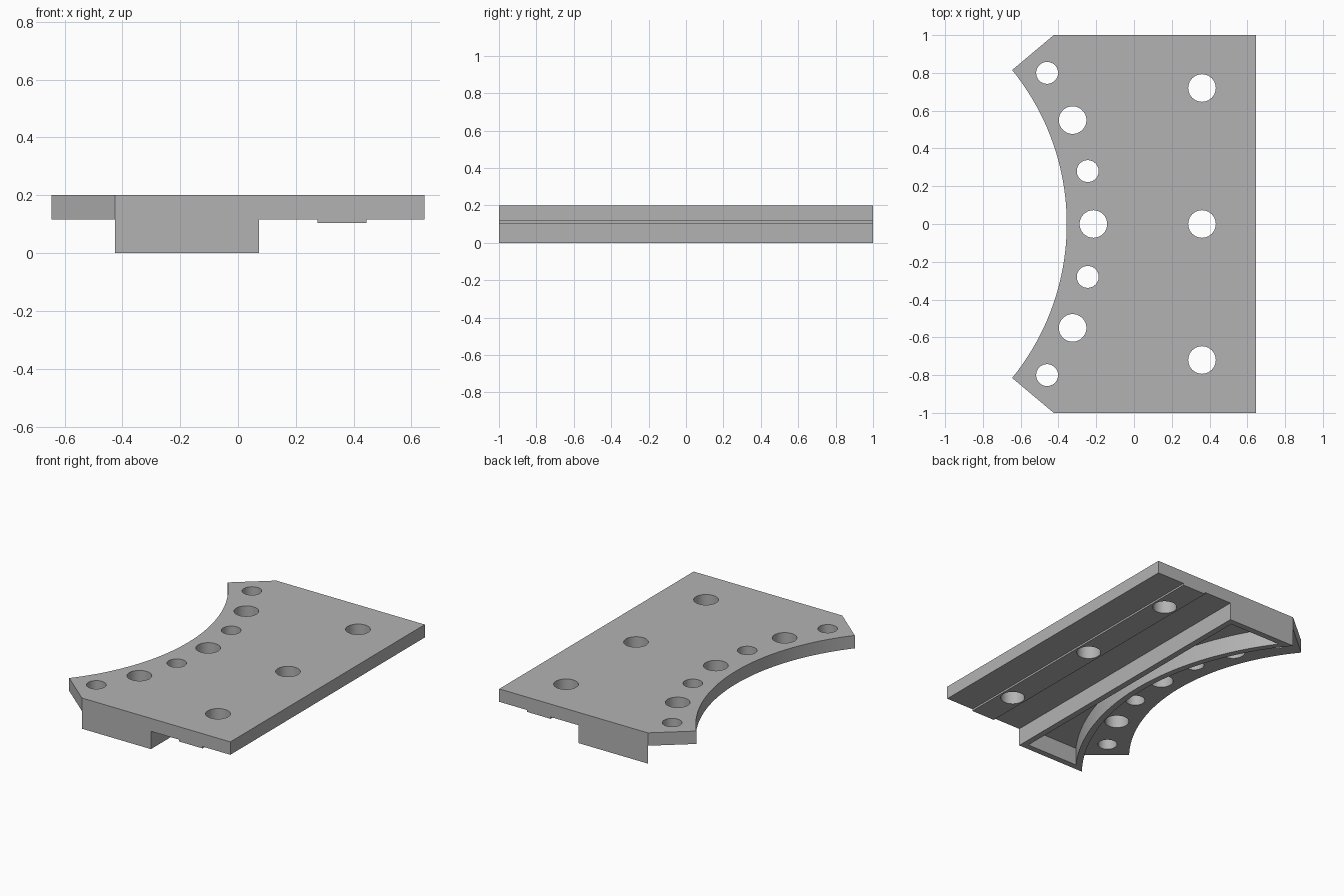
import bpy
import bmesh
from math import sin, cos, pi, asin, radians, hypot

if "Cube" in bpy.data.objects:
    bpy.data.objects.remove(bpy.data.objects["Cube"], do_unlink=True)

grey = bpy.data.materials.new("plain grey")
grey.use_nodes = True
grey.diffuse_color = (0.45, 0.45, 0.45, 1)
grey.node_tree.nodes["Principled BSDF"].inputs["Base Color"].default_value = (0.45, 0.45, 0.45, 1)

ARC_X = -1.65          # shared centre of the concentric arcs
TOP, UNDER = 0.2, 0.116


def arc(radius, half_width, steps=48):
    """Arc points from +half_width to -half_width in y."""
    a = asin(half_width / radius)
    angles = [a - 2 * a * i / steps for i in range(steps + 1)]
    return [(ARC_X + radius * cos(t), radius * sin(t)) for t in angles]


def circle(x, y, r, steps=40):
    return [(x + r * cos(2 * pi * i / steps), y + r * sin(2 * pi * i / steps))
            for i in range(steps)]


def slab(name, loops, z0, z1):
    """Fill an outline with its holes and extrude it from z0 to z1."""
    bm = bmesh.new()
    edges = []
    for loop in loops:
        vs = [bm.verts.new((x, y, z0)) for x, y in loop]
        edges += [bm.edges.new((v, vs[i - 1])) for i, v in enumerate(vs)]
    bmesh.ops.triangle_fill(bm, edges=edges, use_beauty=True)
    out = bmesh.ops.extrude_face_region(bm, geom=bm.faces[:], use_keep_orig=True)
    moved = [g for g in out["geom"] if isinstance(g, bmesh.types.BMVert)]
    bmesh.ops.translate(bm, verts=moved, vec=(0, 0, z1 - z0))
    bmesh.ops.recalc_face_normals(bm, faces=bm.faces[:])
    bmesh.ops.dissolve_limit(bm, angle_limit=radians(0.5), verts=[], edges=bm.edges[:])
    mesh = bpy.data.meshes.new(name)
    bm.to_mesh(mesh)
    bm.free()
    mesh.materials.append(grey)
    obj = bpy.data.objects.new(name, mesh)
    bpy.context.collection.objects.link(obj)
    bpy.ops.object.select_all(action="DESELECT")
    obj.select_set(True)
    bpy.context.view_layer.objects.active = obj
    bpy.ops.object.shade_smooth_by_angle(angle=radians(30))
    return obj


# Bolt holes: a straight row and a curved row
straight_row = [circle(0.36, y, 0.073) for y in (-0.72, 0, 0.72)]
curved_row = [circle(-0.215, 0, 0.073)]
for x, y, r in ((-0.245, 0.28, 0.058), (-0.325, 0.55, 0.073), (-0.46, 0.8, 0.058)):
    curved_row += [circle(x, s * y, r) for s in (-1, 1)]

# Top plate with clipped corners and a concave edge
concave = arc(hypot(-0.645 - ARC_X, 0.815), 0.815)
plate = [(0.645, -1), (0.645, 1), (-0.425, 1)] + concave + [(-0.425, -1)]
slab("top_plate", [plate] + straight_row + curved_row, UNDER, TOP)

# Raised strip beneath the straight row
strip = [(0.275, -1), (0.445, -1), (0.445, 1), (0.275, 1)]
slab("underside_strip", [strip] + straight_row, 0.104, UNDER)

# Hollow skirt below the plate, with a curved wall
wall = 0.04
outer_r = hypot(-0.425 - ARC_X, 1)
outer = [(0.073, -1), (0.073, 1)] + arc(outer_r, 1)
inner = [(0.073 - wall, wall - 1), (0.073 - wall, 1 - wall)] + arc(outer_r + wall, 1 - wall)
slab("underside_skirt", [outer, inner], 0, UNDER)
